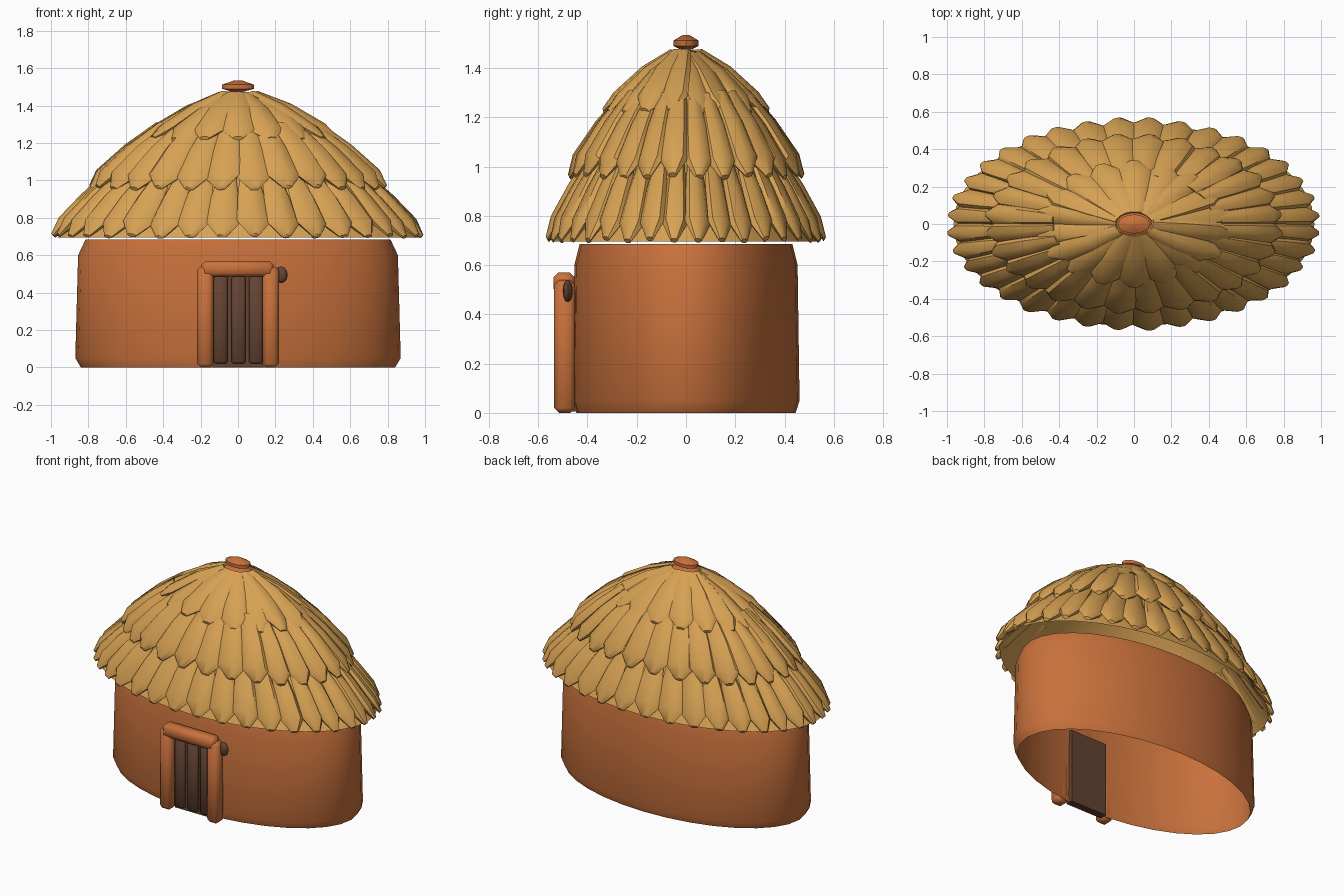
import bpy, bmesh, math, random
from mathutils import Vector

if "Cube" in bpy.data.objects:
    bpy.data.objects.remove(bpy.data.objects["Cube"])

random.seed(4)


def material(name, rgb):
    m = bpy.data.materials.new(name)
    m.diffuse_color = (*rgb, 1)
    m.use_nodes = True
    m.node_tree.nodes["Principled BSDF"].inputs["Base Color"].default_value = m.diffuse_color
    return m


CLAY = material("terracotta clay", (0.58, 0.165, 0.045))
THATCH = material("straw thatch", (0.68, 0.36, 0.088))
WOOD = material("dark wood", (0.125, 0.057, 0.032))


def finish(bm, name, mat, angle=40):
    bmesh.ops.recalc_face_normals(bm, faces=bm.faces)
    me = bpy.data.meshes.new(name)
    bm.to_mesh(me)
    bm.free()
    me.materials.append(mat)
    ob = bpy.data.objects.new(name, me)
    bpy.context.collection.objects.link(ob)
    bpy.ops.object.select_all(action='DESELECT')
    ob.select_set(True)
    bpy.context.view_layer.objects.active = ob
    bpy.ops.object.shade_smooth_by_angle(angle=math.radians(angle))
    return ob


def lathe(name, profile, sy, mat, n=36, angle=40):
    """Spin a (radius, z) profile into an oval shell, squashed along y."""
    bm = bmesh.new()
    rings = []
    for r, z in profile:
        rings.append([bm.verts.new((r * math.cos(2 * math.pi * i / n),
                                    sy * r * math.sin(2 * math.pi * i / n), z))
                      for i in range(n)])
    for a, b in zip(rings, rings[1:]):
        for i in range(n):
            j = (i + 1) % n
            bm.faces.new((a[i], a[j], b[j], b[i]))
    bmesh.ops.remove_doubles(bm, verts=bm.verts, dist=1e-5)
    return finish(bm, name, mat, angle)


def box(name, x, y, z, mat, bevel=0.0):
    bm = bmesh.new()
    bmesh.ops.create_cube(bm, size=1)
    for v in bm.verts:
        v.co = [(lo + hi) / 2 + c * (hi - lo)
                for c, (lo, hi) in zip(v.co, (x, y, z))]
    if bevel:
        bmesh.ops.bevel(bm, geom=bm.edges[:], offset=bevel, segments=1,
                        profile=0.5, affect='EDGES')
    return finish(bm, name, mat, 50)


def thatch_tier(name, crest, count, half_width, thick, sy, phase):
    """Ring of pointed straw bundles; crest is the (radius, z) top line."""
    bm = bmesh.new()
    sides = 8
    widths = (0.55, 0.85, 1.0, 0.3)
    depths = (0.6, 0.9, 1.0, 0.35)
    for k in range(count):
        th = 2 * math.pi * (k + phase) / count
        out = Vector((math.cos(th), math.sin(th), 0))
        tan = Vector((-out.y, out.x, 0))
        slope = Vector((crest[2][0] - crest[0][0], crest[2][1] - crest[0][1])).normalized()
        nrm = out * -slope.y + Vector((0, 0, slope.x))
        lift = random.uniform(-0.012, 0.004)
        roll = random.uniform(-0.18, 0.18)
        rings = []
        for (r, z), w, d in zip(crest, widths, depths):
            c = out * r + Vector((0, 0, z)) + nrm * (lift - thick * d)
            ring = []
            for s in range(sides):
                a = 2 * math.pi * s / sides
                u, v = half_width * w * math.cos(a), thick * d * math.sin(a)
                p = c + tan * (u - v * roll) + nrm * (v + u * roll)
                ring.append(bm.verts.new((p.x, p.y * sy, p.z)))
            rings.append(ring)
        for a, b in zip(rings, rings[1:]):
            for i in range(sides):
                j = (i + 1) % sides
                bm.faces.new((a[i], a[j], b[j], b[i]))
        bm.faces.new(rings[0])
        bm.faces.new(rings[-1])
    return finish(bm, name, THATCH, 40)


# Oval clay wall, open below
lathe("wall", [(0.84, 0), (0.87, 0.05), (0.855, 0.6), (0.815, 0.685)], 0.53, CLAY, 32)

# Stepped roof shell under the straw
lathe("roof_shell", [(0.965, 0.695), (0.70, 1.0), (0.74, 0.965), (0.45, 1.25),
                     (0.2, 1.40), (0.0, 1.455)], 0.555, THATCH)

# Three overlapping rings of straw bundles
thatch_tier("lower_thatch", [(0.70, 1.05), (0.84, 0.925), (0.96, 0.80), (1.0, 0.715)],
            36, 0.088, 0.036, 0.57, 0.5)
thatch_tier("middle_thatch", [(0.44, 1.31), (0.61, 1.19), (0.762, 1.055), (0.80, 0.975)],
            28, 0.092, 0.036, 0.605, 0.5)
thatch_tier("upper_thatch", [(0.10, 1.475), (0.28, 1.405), (0.46, 1.30), (0.53, 1.235)],
            18, 0.092, 0.032, 0.64, 0.5)

# Clay finial on the peak
lathe("finial", [(0, 1.43), (0.10, 1.44), (0.105, 1.455), (0.07, 1.468), (0.03, 1.474),
                 (0.085, 1.49), (0.085, 1.512), (0.02, 1.535), (0, 1.535)],
      0.6, CLAY, 16, 35)

# Door frame
for side, s in (("left", -1), ("right", 1)):
    box("door_post_" + side, sorted((s * 0.132, s * 0.218)), (-0.535, -0.45),
        (0, 0.54), CLAY, 0.02)
box("door_lintel", (-0.195, 0.19), (-0.538, -0.452), (0.485, 0.57), CLAY, 0.02)

# Wooden door with three raised planks
box("door_panel", (-0.135, 0.135), (-0.475, -0.425), (0.005, 0.50), WOOD)
for i, x in enumerate((-0.093, 0.003, 0.096)):
    box("door_plank_%d" % (i + 1), (x - 0.038, x + 0.038), (-0.497, -0.465),
        (0.02, 0.49), WOOD, 0.012)

# Wooden peg beside the frame
bm = bmesh.new()
bmesh.ops.create_uvsphere(bm, u_segments=8, v_segments=6, radius=1)
for v in bm.verts:
    v.co = (0.23 + v.co.x * 0.036, -0.48 + v.co.y * 0.02, 0.495 + v.co.z * 0.045)
finish(bm, "wall_peg", WOOD, 40)
